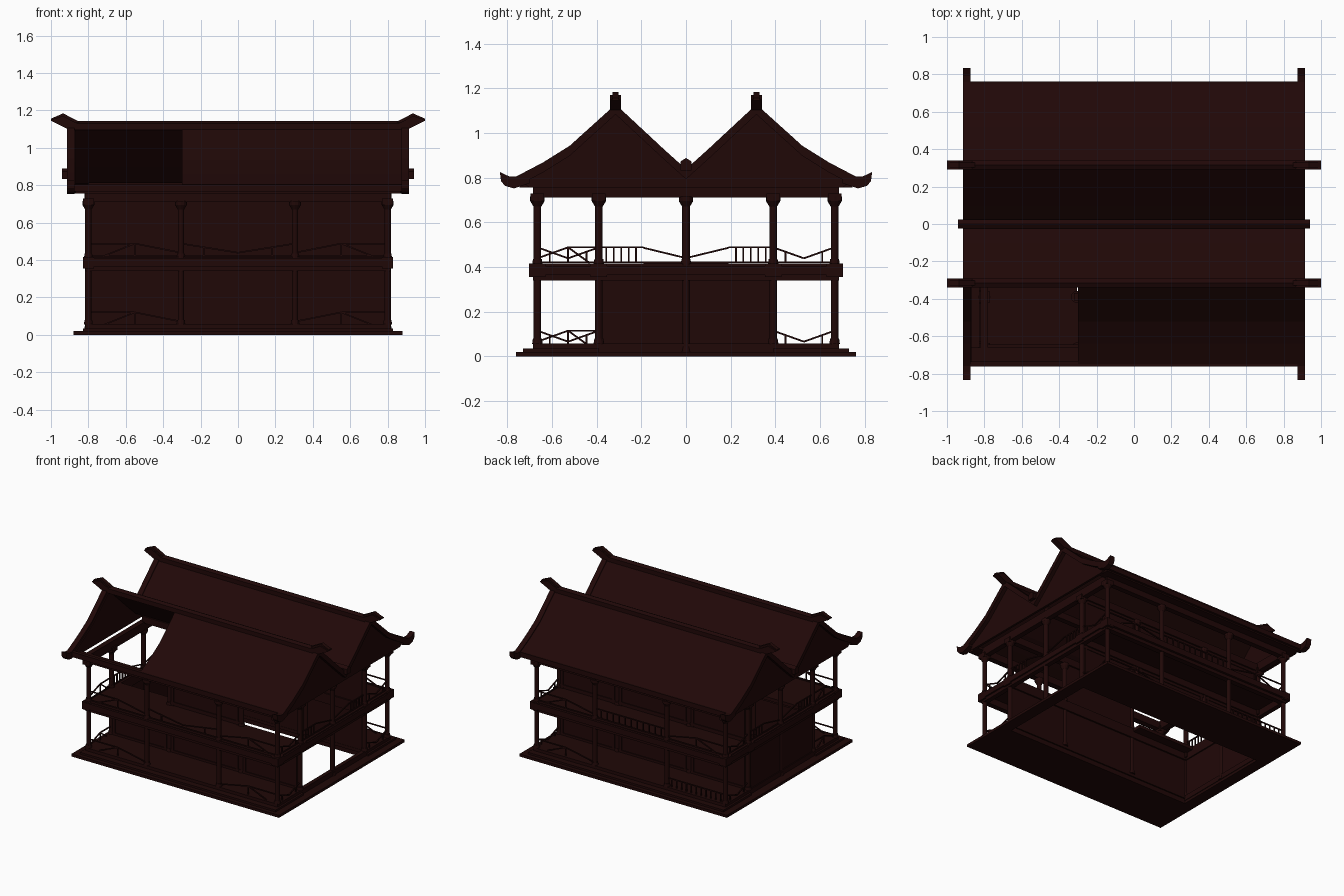
import bpy, bmesh
from mathutils import Vector

cube = bpy.data.objects.get("Cube")
if cube:
    bpy.data.objects.remove(cube, do_unlink=True)

wood = bpy.data.materials.new("dark red timber")
wood.use_nodes = True
colour = (0.0145, 0.0024, 0.0022, 1)
wood.diffuse_color = colour
wood.node_tree.nodes["Principled BSDF"].inputs["Base Color"].default_value = colour


def finish(name, bm):
    bmesh.ops.recalc_face_normals(bm, faces=bm.faces)
    mesh = bpy.data.meshes.new(name)
    bm.to_mesh(mesh)
    bm.free()
    mesh.materials.append(wood)
    obj = bpy.data.objects.new(name, mesh)
    bpy.context.collection.objects.link(obj)
    return obj


def prism(name, profile, a, b, axis="x"):
    """Extrude a flat outline from a to b along x or y."""
    bm = bmesh.new()

    def place(p, t):
        return (t, p[0], p[1]) if axis == "x" else (p[0], t, p[1])
    start = [bm.verts.new(place(p, a)) for p in profile]
    end = [bm.verts.new(place(p, b)) for p in profile]
    bm.faces.new(start)
    bm.faces.new(end)
    for i in range(len(profile)):
        j = (i + 1) % len(profile)
        bm.faces.new((start[i], start[j], end[j], end[i]))
    return finish(name, bm)


def box(name, x, y, z):
    """Box from three (low, high) ranges."""
    (x0, x1), (y0, y1), (z0, z1) = x, y, z
    return prism(name, [(y0, z0), (y1, z0), (y1, z1), (y0, z1)], x0, x1)


def around(c, r):
    return (c - r, c + r)


def span(a, b, s):
    return (a, b) if s > 0 else (-b, -a)


def rails(name, lines, r=0.004):
    """Thin square bars between pairs of points, as one object."""
    bm = bmesh.new()
    for p, q in lines:
        p, q = Vector(p), Vector(q)
        turn = (q - p).to_track_quat("Z", "Y")
        new = bmesh.ops.create_cube(bm, size=1)["verts"]
        for v in new:
            v.co = turn @ Vector((v.co.x * 2 * r, v.co.y * 2 * r, v.co.z * (q - p).length)) + (p + q) / 2
    return finish(name, bm)


def railing(name, p, q, z, drop, posts):
    """Rail bay from p to q: level top, sagging middle or a row of balusters."""
    p, q = Vector((*p, z)), Vector((*q, z))
    up = Vector((0, 0, 0.07))

    def at(t, h):
        return p.lerp(q, t) + up * h
    lines = [(at(0, 0.05), at(1, 0.05))]
    if posts:
        lines.append((at(0, 1), at(1, 1)))
        lines += [(at(i / posts, 0), at(i / posts, 1)) for i in range(1, posts)]
    elif drop:
        lines += [(at(0, 1), at(0.5, 0.3)), (at(0.5, 0.3), at(1, 1))]
        lines += [(at(0.2, 0), at(0.2, 0.7)), (at(0.8, 0), at(0.8, 0.7))]
    else:
        lines += [(at(0, 1), at(0.5, 1)), (at(0.5, 1), at(1, 0.3))]
        lines += [(at(0.5, 0), at(0.5, 1)), (at(0.15, 0), at(0.5, 1))]
    rails(name, lines)


def post(name, x, y, z0, z1, capital, r=0.017):
    """Round post with a collar at the foot; capital adds a flared cup on top."""
    bm = bmesh.new()
    parts = [(r, r, z0, z1), (0.024, 0.02, z0, z0 + 0.025)]
    if capital:
        parts += [(r, 0.032, z1 - 0.045, z1 - 0.02), (0.032, 0.032, z1 - 0.02, z1)]
    for r0, r1, low, high in parts:
        new = bmesh.ops.create_cone(bm, cap_ends=True, segments=12, radius1=r0, radius2=r1, depth=high - low)["verts"]
        bmesh.ops.translate(bm, verts=new, vec=(x, y, (low + high) / 2))
    finish(name, bm)


SIDES = ((-1, "front"), (1, "back"))
ENDS = ((-1, "right"), (1, "left"))
COLS = (-0.8, -0.305, 0.305, 0.8)
IN, OUT = 0.39, 0.665

# Stepped plinth, open under the rooms
for s, side in SIDES:
    box(side + "_plinth", (-0.88, 0.88), span(IN, 0.76, s), (0, 0.02))
    box(side + "_plinth_step", (-0.83, 0.83), span(IN, 0.73, s), (0.02, 0.035))
    box(side + "_porch_floor", (-0.815, 0.815), span(IN - 0.01, 0.685, s), (0.035, 0.058))
    box(side + "_balcony_floor", (-0.815, 0.815), span(IN - 0.01, 0.685, s), (0.39, 0.415))
for s, end in ENDS:
    box(end + "_plinth", span(0.79, 0.88, s), (-IN, IN), (0, 0.02))
    box(end + "_sill", span(0.785, 0.815, s), (-IN, IN), (0.02, 0.058))
box("front_right_room_floor", (-0.8, -0.305), (-IN, -0.3), (0.39, 0.415))

# Posts on both storeys
for s, side in SIDES:
    for y in (IN * s, OUT * s):
        for x in COLS:
            post(side + "_lower_post", x, y, 0.055, 0.345, False)
            post(side + "_upper_post", x, y, 0.41, 0.715, True)
for s, end in ENDS:
    post(end + "_middle_lower_post", 0.8 * s, 0, 0.02, 0.345, False)
    post(end + "_middle_upper_post", 0.8 * s, 0, 0.41, 0.715, True)

# Storey beams with protruding ends
for s, side in SIDES:
    for y in (IN * s, OUT * s):
        box(side + "_storey_beam", (-0.815, 0.815), around(y, 0.02), (0.34, 0.415))
        start = -0.32 if y == -IN else -0.815
        box(side + "_top_beam", (start, 0.815), around(y, 0.02), (0.71, 0.765))
        for x in (-0.8, 0.8):
            box(side + "_beam_end", around(x, 0.03), around(y, 0.037), (0.355, 0.415))
            box(side + "_top_bracket", around(x, 0.03), around(y, 0.03), (0.695, 0.73))
    box(side + "_beam_moulding", (-0.82, 0.82), span(0.68, 0.703, s), (0.365, 0.41))
    box(side + "_eave_plate", (-0.87, 0.87), span(0.66, 0.745, s), (0.755, 0.775))
for s, end in ENDS:
    box(end + "_storey_beam", around(0.8 * s, 0.018), (-OUT, OUT), (0.34, 0.415))
    box(end + "_beam_moulding", span(0.815, 0.83, s), (-0.69, 0.69), (0.365, 0.405))
    box(end + "_top_beam", around(0.8 * s, 0.02), (-OUT, OUT), (0.71, 0.775))
box("valley_beam", (-0.8, 0.8), around(0, 0.02), (0.765, 0.815))

# Walls with framed panels; the outer upper front bays and one lower end stay open
for s, side in SIDES:
    for i in range(3):
        x0, x1 = COLS[i] + 0.01, COLS[i + 1] - 0.01
        for level, z0, z1 in (("lower", 0.04, 0.345), ("upper", 0.41, 0.715)):
            if s < 0 and i != 1 and level == "upper":
                continue
            box(side + "_" + level + "_wall", (x0, x1), around(IN * s, 0.008), (z0, z1))
            face = span(IN + 0.008, IN + 0.014, s)
            for z in (z0 + 0.025, z1 - 0.02):
                box(side + "_" + level + "_wall_rail", (x0, x1), face, around(z, 0.01))
            for x in (x0 + 0.02, x1 - 0.02):
                box(side + "_" + level + "_wall_stile", around(x, 0.01), face, (z0, z1))
box("right_lower_wall", around(-0.8, 0.008), (-IN, IN), (0.04, 0.345))

# Railings of the porch and the balcony
for s, side in SIDES:
    for i in range(3):
        p, q = (COLS[i], OUT * s), (COLS[i + 1], OUT * s)
        if i == 2:
            p, q = q, p
        railing(side + "_balcony_rail", p, q, 0.418, i == 1, 12 if (s > 0 and i == 1) else 0)
        if i != 1:
            railing(side + "_porch_rail", p, q, 0.05, False, 12 if (s > 0 and i == 0) else 0)
    for x in (-0.8, 0.8):
        for z in (0.418, 0.045):
            railing(side + "_end_rail", (x, IN * s), (x, OUT * s), z, s > 0 or x > 0, 0)
        railing(side + "_gable_rail", (x, IN * s), (x, 0.19 * s), 0.418, False, 6)
        rails(side + "_gable_brace", [((x, 0.19 * s, 0.486), (x, 0, 0.44)), ((x, 0.19 * s, 0.42), (x, 0, 0.42))])

# Twin curved roofs; one bay of the front slope is open
OUTER = [(0.76, 0.797), (0.64, 0.86), (0.52, 0.935), (0.315, 1.12)]
INNER = [(0.315, 1.12), (0.1, 0.92), (0, 0.83)]


def slab(line, s, t):
    top = [(y * s, z) for y, z in line]
    return top + [(y, z - t) for y, z in reversed(top)]


def capping(y, r, low, shoulder, top):
    """Peaked ridge section centred on y."""
    return [(y - r, low), (y + r, low), (y + r, shoulder), (y, top), (y - r, shoulder)]


for s, side in SIDES:
    prism(side + "_outer_roof", slab(OUTER, s, 0.022), -0.3 if s < 0 else -0.9, 0.9)
    prism(side + "_inner_roof", slab(INNER, s, 0.022), -0.9, 0.9)
    box(side + "_eave_board", (-0.9, 0.9), span(0.735, 0.762, s), (0.765, 0.803))
    # Main ridge with flared, peaked ends
    y = 0.315 * s
    prism(side + "_ridge", capping(y, 0.024, 1.095, 1.13, 1.142), -0.9, 0.9)
    for e, end in ENDS:
        tip = [(0.85, 1.1), (0.85, 1.125), (0.935, 1.17), (1.0, 1.15), (1.0, 1.145), (0.91, 1.1)]
        prism(side + "_" + end + "_ridge_tip", [(x * e, z) for x, z in tip], y - 0.024, y + 0.024, "y")
        crest = [(0.85, 1.125), (0.85, 1.14), (0.935, 1.184), (1.0, 1.156), (1.0, 1.15), (0.935, 1.17)]
        prism(side + "_" + end + "_ridge_crest", [(x * e, z) for x, z in crest], y - 0.014, y + 0.014, "y")

# Gable walls, verge boards and upturned eave tips
half = [(0.74, 0.785), (0.52, 0.922), (0.315, 1.105), (0.1, 0.905), (0, 0.82)]
gable = half + [(-y, z) for y, z in reversed(half[:-1])] + [(-0.7, 0.755), (0.7, 0.755)]
for e, end in ENDS:
    prism(end + "_gable", gable, 0.868 * e, 0.885 * e)
    for s, side in SIDES:
        x0, x1 = span(0.875, 0.915, e)
        prism(side + "_" + end + "_outer_verge", slab([(y, z + 0.008) for y, z in OUTER], s, 0.045), x0, x1)
        prism(side + "_" + end + "_inner_verge", slab([(y, z + 0.008) for y, z in INNER], s, 0.045), x0, x1)
        tip = [(0.7, 0.83), (0.76, 0.805), (0.79, 0.805), (0.833, 0.825), (0.828, 0.785), (0.81, 0.763), (0.77, 0.752), (0.7, 0.775)]
        prism(side + "_" + end + "_eave_tip", [(y * s, z) for y, z in tip], x0, x1)

# Capping along the valley between the roofs
prism("valley_cap", capping(0, 0.025, 0.832, 0.872, 0.888), -0.94, 0.94)
